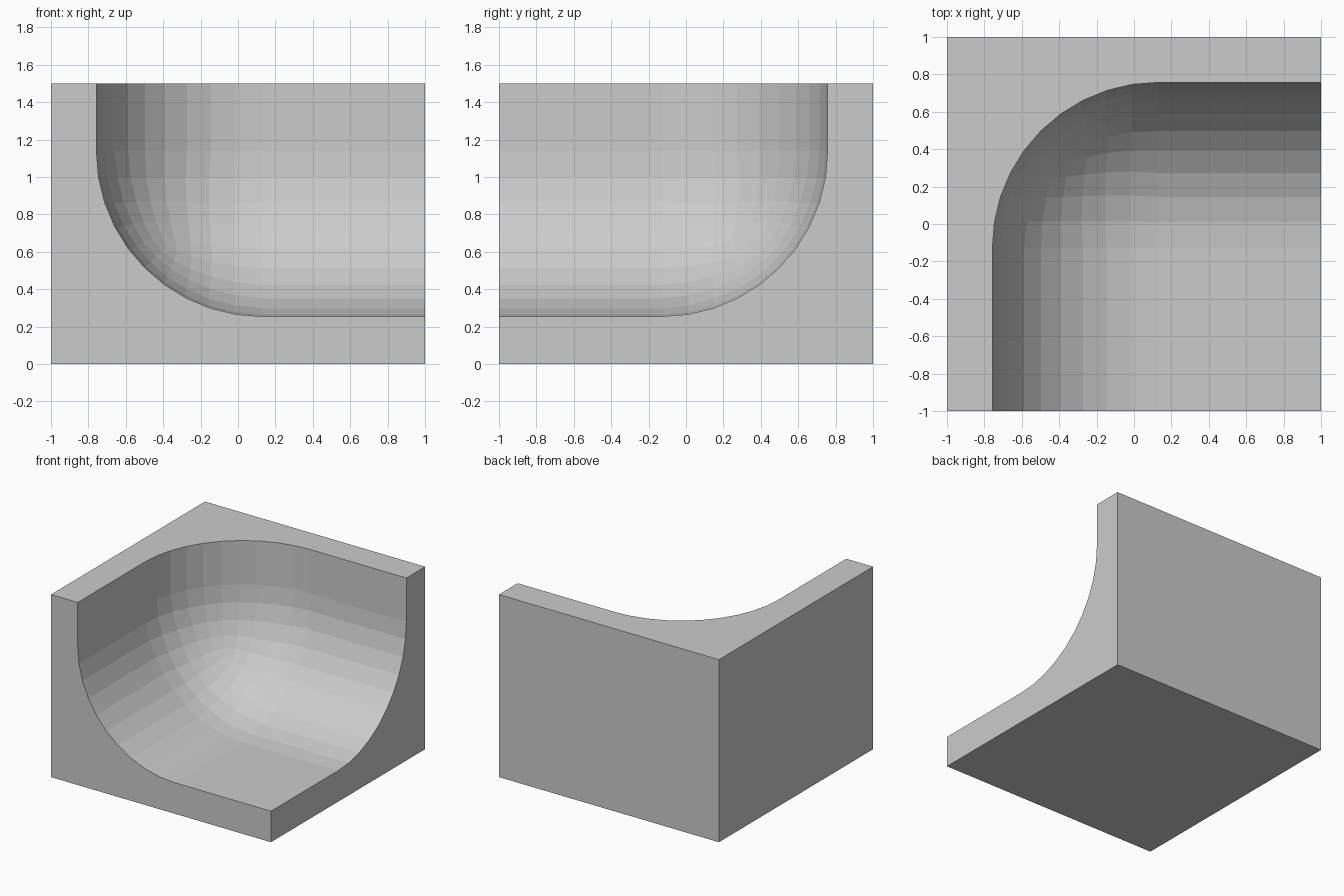
import bpy, bmesh
from mathutils import Vector

if "Cube" in bpy.data.objects:
    bpy.data.objects.remove(bpy.data.objects["Cube"])


def make_box(name, lo, hi, round_corner=None, radius=0.0, segments=1):
    """Box between two corners; optionally round the three edges meeting at one corner."""
    lo, hi = Vector(lo), Vector(hi)
    bm = bmesh.new()
    bmesh.ops.create_cube(bm, size=1)
    for v in bm.verts:
        v.co = (lo + hi) / 2 + v.co * (hi - lo)
    if round_corner is not None:
        corner = min(bm.verts, key=lambda v: (v.co - Vector(round_corner)).length)
        bmesh.ops.bevel(bm, geom=list(corner.link_edges), offset=radius,
                        offset_type='OFFSET', segments=segments, profile=0.5,
                        affect='EDGES', clamp_overlap=False)
    bmesh.ops.recalc_face_normals(bm, faces=bm.faces)
    mesh = bpy.data.meshes.new(name)
    bm.to_mesh(mesh)
    bm.free()
    obj = bpy.data.objects.new(name, mesh)
    bpy.context.collection.objects.link(obj)
    return obj


# solid block
block = make_box("corner_block", (-1, -1, 0), (1, 1, 1.5))

# hollow with a rounded inner corner, open to the front, right and top
WALL, FLOOR = 0.757, 0.255
cutter = make_box("hollow_cutter", (-WALL, -2, FLOOR), (2, WALL, 2.5),
                  round_corner=(-WALL, WALL, FLOOR), radius=0.885, segments=10)
cutter.hide_render = True

# carve the hollow
cut = block.modifiers.new("hollow", 'BOOLEAN')
cut.operation = 'DIFFERENCE'
cut.solver = 'EXACT'
cut.object = cutter
bpy.context.view_layer.objects.active = block
bpy.ops.object.modifier_apply(modifier=cut.name)
bpy.data.objects.remove(cutter)
